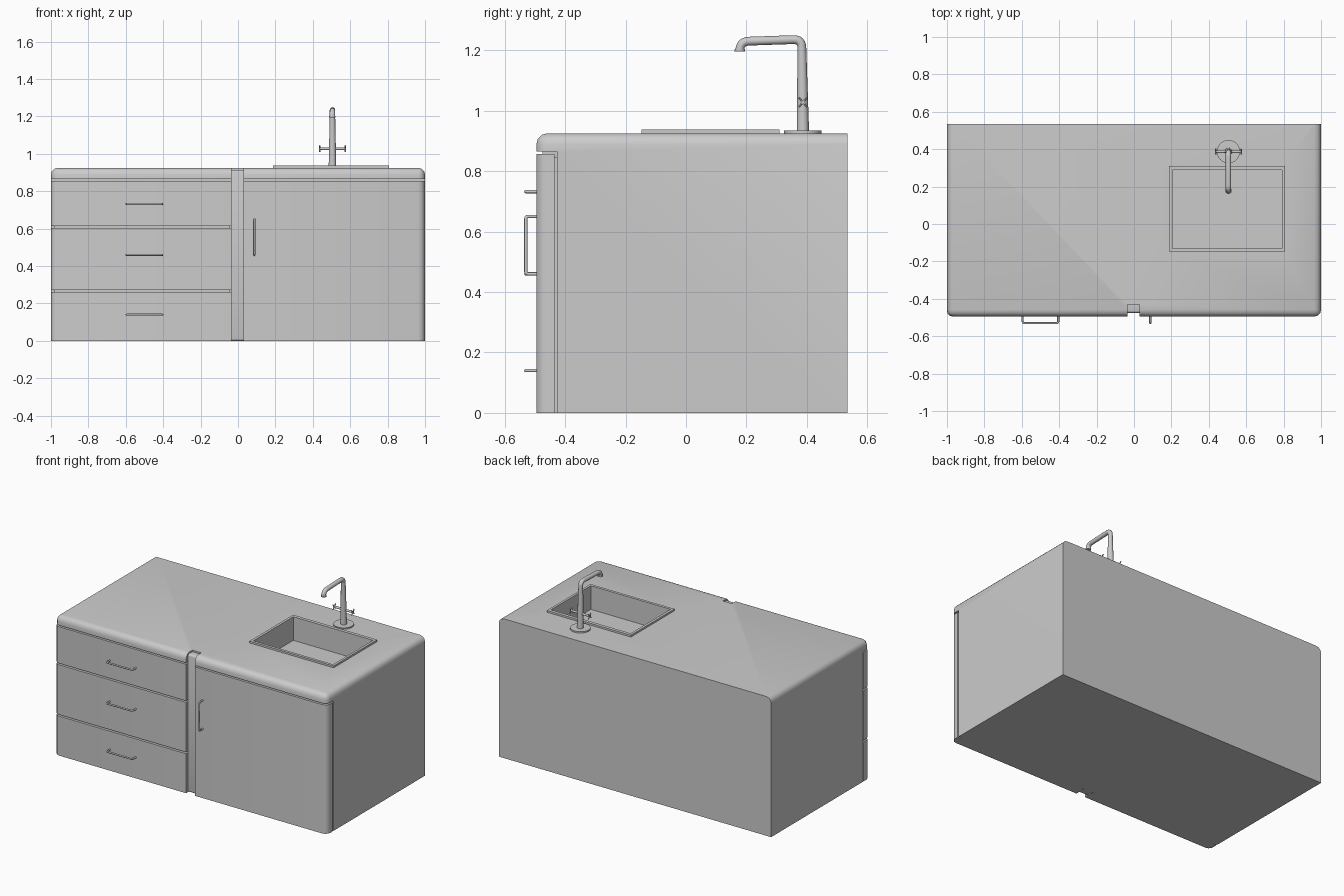
import bpy, bmesh, math
from mathutils import Vector

if "Cube" in bpy.data.objects:
    bpy.data.objects.remove(bpy.data.objects["Cube"])


def finish(ob, angle=40):
    bpy.ops.object.select_all(action='DESELECT')
    bpy.context.view_layer.objects.active = ob
    ob.select_set(True)
    bpy.ops.object.shade_smooth_by_angle(angle=math.radians(angle))
    return ob


def box(name, lo, hi, pick=None, r=0.0, seg=3):
    """Box between two corners; edges whose midpoint passes pick() are rounded."""
    bm = bmesh.new()
    bmesh.ops.create_cube(bm, size=1)
    for v in bm.verts:
        v.co = Vector([lo[i] + (v.co[i] + 0.5) * (hi[i] - lo[i]) for i in range(3)])
    if pick:
        def side(e):
            m = (e.verts[0].co + e.verts[1].co) / 2
            return [round(2 * (m[i] - lo[i]) / (hi[i] - lo[i]) - 1) for i in range(3)]
        bmesh.ops.bevel(bm, geom=[e for e in bm.edges if pick(*side(e))], offset=r,
                        segments=seg, profile=0.5, affect='EDGES', clamp_overlap=True)
    me = bpy.data.meshes.new(name)
    bm.to_mesh(me)
    bm.free()
    ob = bpy.data.objects.new(name, me)
    bpy.context.collection.objects.link(ob)
    return finish(ob)


def cut(target, lo, hi):
    cutter = box("cutter", lo, hi)
    cutter.hide_render = True
    mod = target.modifiers.new("cut", 'BOOLEAN')
    mod.operation, mod.solver, mod.object = 'DIFFERENCE', 'EXACT', cutter
    bpy.context.view_layer.objects.active = target
    bpy.ops.object.modifier_apply(modifier=mod.name)
    bpy.data.objects.remove(cutter)


def tube(name, pts, radius, bend=0.0, steps=5, taper=None, res=4):
    """Round bar along a path with rounded corners."""
    pts = [Vector(p) for p in pts]
    path = [pts[0]]
    for a, b, c in zip(pts, pts[1:], pts[2:]):
        p, q = b + (a - b).normalized() * bend, b + (c - b).normalized() * bend
        for i in range(steps + 1):
            t = i / steps
            path.append(p * (1 - t) ** 2 + b * 2 * t * (1 - t) + q * t * t)
    path.append(pts[-1])
    cu = bpy.data.curves.new(name, 'CURVE')
    cu.dimensions = '3D'
    cu.bevel_depth, cu.bevel_resolution, cu.use_fill_caps = radius, res, True
    sp = cu.splines.new('POLY')
    sp.points.add(len(path) - 1)
    for i, p in enumerate(path):
        sp.points[i].co = (*p, 1)
        sp.points[i].radius = taper if taper and i == 0 else 1
    ob = bpy.data.objects.new(name, cu)
    bpy.context.collection.objects.link(ob)
    bpy.ops.object.select_all(action='DESELECT')
    bpy.context.view_layer.objects.active = ob
    ob.select_set(True)
    bpy.ops.object.convert(target='MESH')
    return finish(bpy.context.object)


F = -0.495  # front plane of counter and panels

# Cabinet body with rounded counter edge, front recess, centre notch and sink hole
body = box("cabinet_body", (-1, F, 0), (1, 0.535, 0.925),
           lambda x, y, z: (z > 0 and (y < 0 or x != 0)) or (z == 0 and y < 0), 0.036)
cut(body, (-1.1, -0.6, -0.1), (1.1, -0.427, 0.865))
cut(body, (-0.035, -0.6, 0.5), (0.03, -0.43, 1.0))
cut(body, (0.2, -0.135, 0.77), (0.795, 0.295, 1.0))
finish(body)

# Inset backing behind the fronts
for name, x0, x1 in (("drawer_backing", -0.985, -0.045), ("door_backing", 0.04, 0.985)):
    box(name, (x0, -0.437, 0), (x1, -0.42, 0.845))

# Drawers, door and centre post
for i, (z0, z1) in enumerate(((0, 0.262), (0.272, 0.603), (0.613, 0.856))):
    box(f"drawer_front_{i + 1}", (-1, F, z0), (-0.035, -0.435, z1),
        lambda x, y, z: x < 0 and y < 0, 0.03)
box("door", (0.03, F, 0), (1, -0.435, 0.856), lambda x, y, z: x > 0 and y < 0, 0.036)
box("centre_post", (-0.035, -0.475, 0), (0.03, -0.425, 0.915),
    lambda x, y, z: y < 0 and z != 0, 0.012)

# Bar handles
for i, z in enumerate((0.14, 0.46, 0.732)):
    tube(f"drawer_handle_{i + 1}", [(-0.595, F + 0.005, z), (-0.595, -0.53, z),
                                    (-0.405, -0.53, z), (-0.405, F + 0.005, z)], 0.0055, 0.008, 3)
tube("door_handle", [(0.087, F + 0.005, 0.46), (0.087, -0.53, 0.46),
                     (0.087, -0.53, 0.65), (0.087, F + 0.005, 0.65)], 0.0055, 0.008, 3)

# Sink: raised rim and open basin
rim = box("sink_rim", (0.188, -0.148, 0.92), (0.806, 0.31, 0.937))
cut(rim, (0.205, -0.13, 0.8), (0.79, 0.288, 1.0))
finish(rim)
basin = box("sink_basin", (0.2, -0.135, 0.77), (0.795, 0.295, 0.925))
cut(basin, (0.205, -0.13, 0.78), (0.79, 0.288, 1.0))
finish(basin)

# Faucet: base disc, swan-neck spout and nozzle
X, Y = 0.505, 0.387
tube("faucet_base", [(X, Y, 0.92), (X, Y, 0.934)], 0.062, res=10)
tube("faucet_spout", [(X, Y, 0.93), (X, 0.383, 1.236), (X, 0.18, 1.229), (X, 0.178, 1.2)],
     0.0145, 0.028, 6, taper=1.4)
tube("faucet_nozzle", [(X, 0.178, 1.195), (X, 0.178, 1.203)], 0.0175)

# Cross taps on a horizontal bar
tube("tap_bar", [(X - 0.073, Y, 1.028), (X + 0.073, Y, 1.028)], 0.007)
for side, sx in (("left", -1), ("right", 1)):
    x = X + sx * 0.068
    for k, s in enumerate((-1, 1)):
        tube(f"tap_cross_{side}_{k + 1}", [(x, Y - 0.014, 1.028 - s * 0.016),
                                           (x, Y + 0.014, 1.028 + s * 0.016)], 0.0035, res=2)
